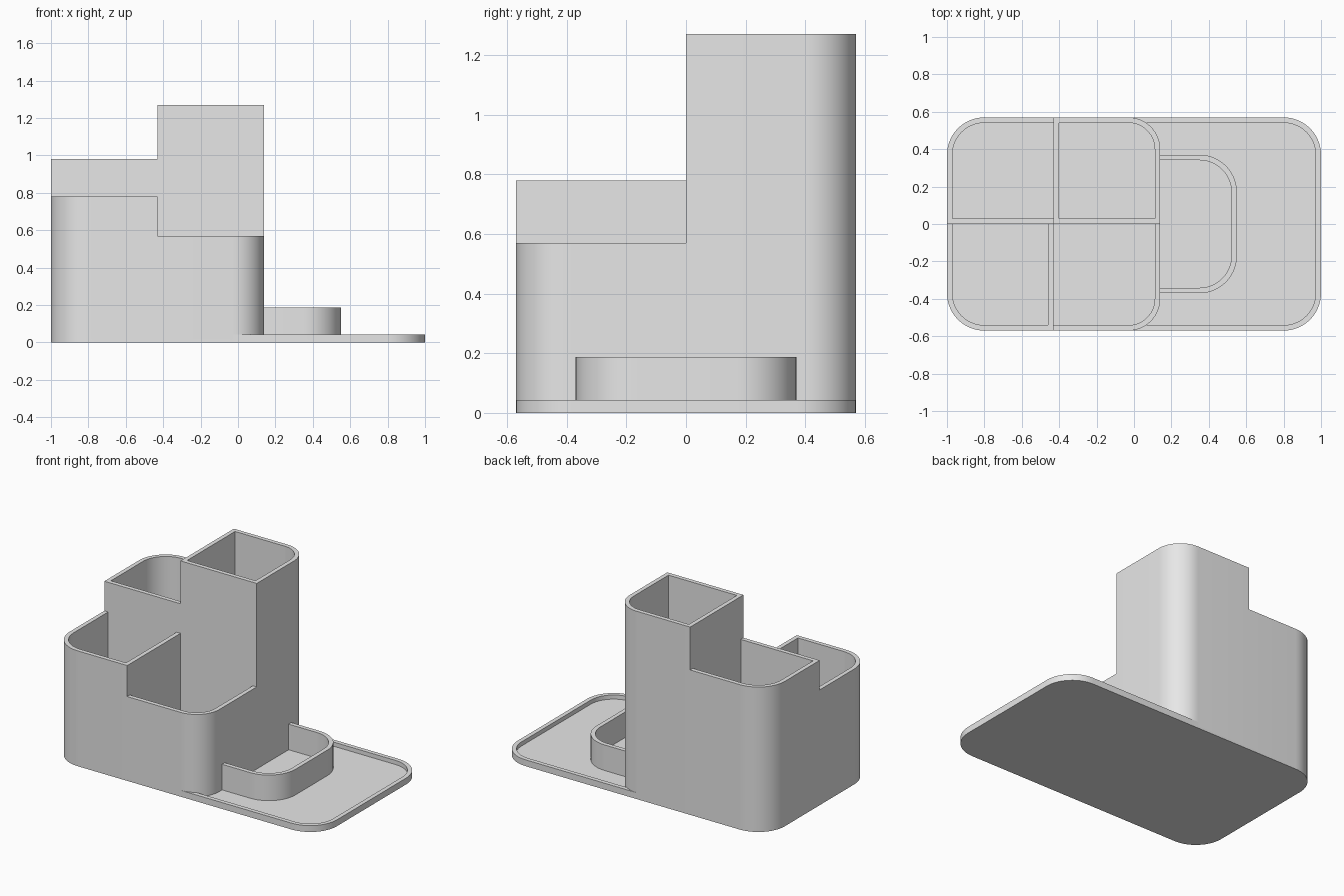
import bpy, bmesh, math
from mathutils import Vector

cube = bpy.data.objects.get("Cube")
if cube:
    bpy.data.objects.remove(cube, do_unlink=True)

WALL = 0.029     # wall thickness
FLOOR = 0.015    # base thickness
SEGMENTS = 14    # steps per rounded corner

# Main dimensions
LEFT, SPLIT, BODY, RIGHT = -1.0, -0.43, 0.14, 1.0
DEPTH, ARC_START = 0.57, -0.03
R_BASE, R_BODY = 0.2, BODY - ARC_START

grey = bpy.data.materials.new("light grey")
grey.use_nodes = True
colour = (0.8, 0.8, 0.8, 1)
grey.diffuse_color = colour
grey.node_tree.nodes["Principled BSDF"].inputs["Base Color"].default_value = colour


def outline(corners, closed, inset=0.0):
    """Points along a counter-clockwise path of (x, y, radius), moved inward."""
    pts = [Vector(c[:2]) for c in corners]
    n = len(pts)
    result = []
    for i, (x, y, radius) in enumerate(corners):
        normals = []
        for a, b in ((i - 1, i), (i, i + 1)):
            if closed or (a >= 0 and b < n):
                d = (pts[b % n] - pts[a % n]).normalized()
                normals.append(Vector((-d.y, d.x)))
        p = pts[i] + inset * sum(normals, Vector((0, 0)))
        if radius == 0 or len(normals) < 2:
            result.append(p)
            continue
        r = radius - inset
        centre = p + r * (normals[0] + normals[1])
        for s in range(SEGMENTS + 1):
            t = math.pi / 2 * s / SEGMENTS
            result.append(centre - r * (normals[0] * math.cos(t) + normals[1] * math.sin(t)))
    return result


def finish(name, bm):
    bmesh.ops.recalc_face_normals(bm, faces=bm.faces)
    mesh = bpy.data.meshes.new(name)
    bm.to_mesh(mesh)
    bm.free()
    mesh.materials.append(grey)
    obj = bpy.data.objects.new(name, mesh)
    bpy.context.collection.objects.link(obj)
    bpy.ops.object.select_all(action='DESELECT')
    obj.select_set(True)
    bpy.context.view_layer.objects.active = obj
    bpy.ops.object.shade_smooth_by_angle(angle=math.radians(30))


def slab(name, corners, height):
    bm = bmesh.new()
    face = bm.faces.new([bm.verts.new((*p, 0)) for p in outline(corners, True)])
    top = bmesh.ops.extrude_face_region(bm, geom=[face], use_keep_orig=True)
    verts = [v for v in top["geom"] if isinstance(v, bmesh.types.BMVert)]
    bmesh.ops.translate(bm, verts=verts, vec=(0, 0, height))
    finish(name, bm)


def wall(name, corners, height, closed=False):
    """Upright wall standing on the base; open paths end against a neighbour."""
    bm = bmesh.new()
    outer, inner = outline(corners, closed), outline(corners, closed, WALL)
    # Four corners of the wall's cross-section at every point of the path
    rings = [[bm.verts.new((*p, z)) for p, z in
              ((o, FLOOR), (o, height), (i, height), (i, FLOOR))]
             for o, i in zip(outer, inner)]
    pairs = list(zip(rings, rings[1:]))
    if closed:
        pairs.append((rings[-1], rings[0]))
    else:
        bm.faces.new(rings[0])
        bm.faces.new(rings[-1])
    for a, b in pairs:
        for k in range(4):
            m = (k + 1) % 4
            bm.faces.new((a[k], a[m], b[m], b[k]))
    finish(name, bm)


# Base plate and the raised lip around its open end
slab("base_plate", [(LEFT, -DEPTH, R_BASE), (RIGHT, -DEPTH, R_BASE),
                    (RIGHT, DEPTH, R_BASE), (LEFT, DEPTH, R_BASE)], FLOOR)
wall("base_lip", [(ARC_START, -DEPTH, 0), (RIGHT, -DEPTH, R_BASE),
                  (RIGHT, DEPTH, R_BASE), (ARC_START, DEPTH, 0)], 0.043)

# Four compartments; each lower one leans on its taller neighbour's wall
wall("tall_compartment", [(SPLIT, 0, 0), (BODY, 0, 0), (BODY, DEPTH, R_BODY),
                          (SPLIT, DEPTH, 0)], 1.27, closed=True)
wall("back_compartment", [(SPLIT, DEPTH, 0), (LEFT, DEPTH, R_BASE),
                          (LEFT, 0, 0), (SPLIT, 0, 0)], 0.98)
wall("front_compartment", [(LEFT, 0, 0), (LEFT, -DEPTH, R_BASE),
                           (SPLIT, -DEPTH, 0), (SPLIT, 0, 0)], 0.78)
wall("low_compartment", [(SPLIT, -DEPTH, 0), (BODY, -DEPTH, R_BODY),
                         (BODY, 0, 0)], 0.57)

# Small dish beside the compartments
wall("small_dish", [(BODY, -0.37, 0), (0.55, -0.37, R_BASE),
                    (0.55, 0.37, R_BASE), (BODY, 0.37, 0)], 0.188)
